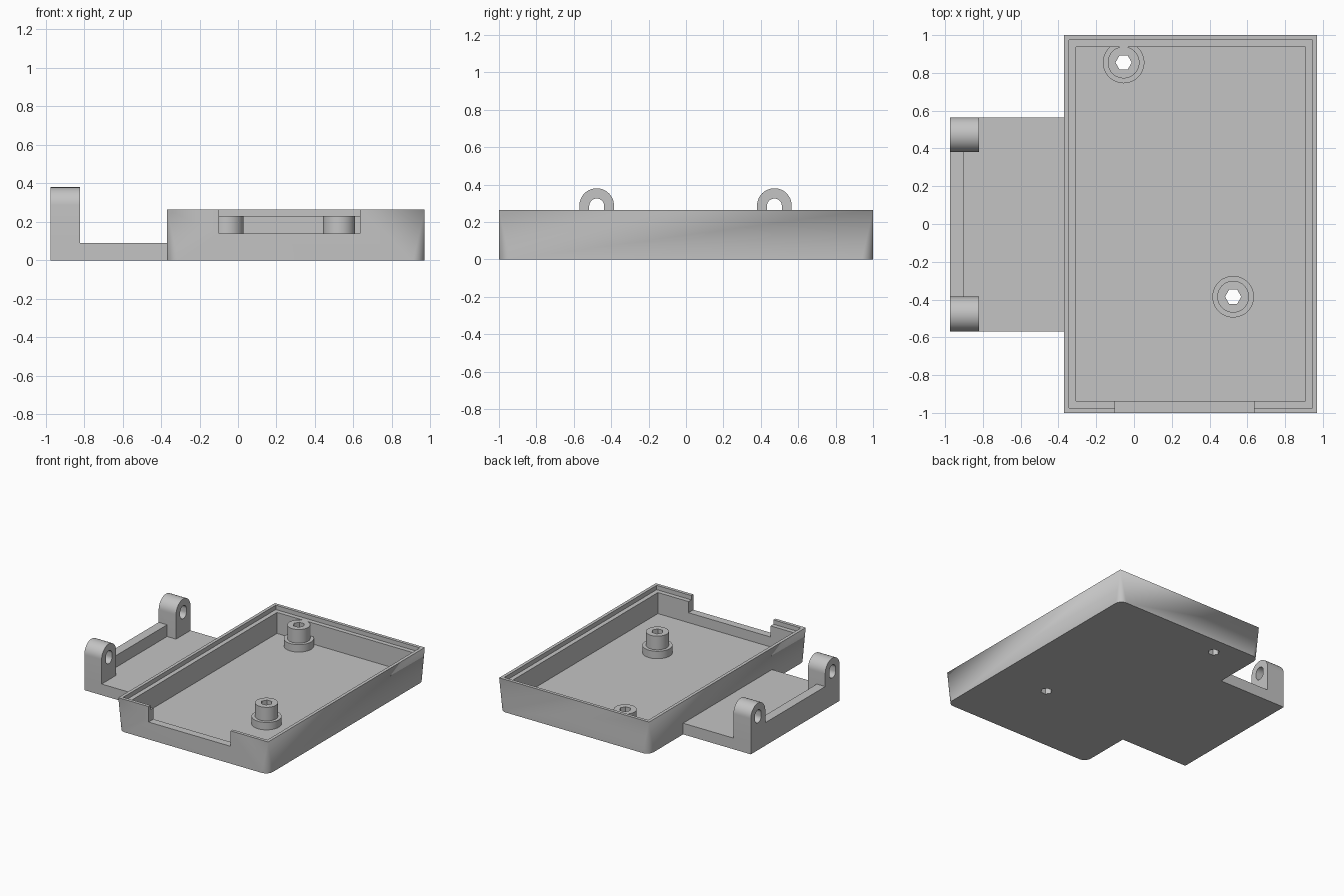
import bpy, bmesh
from math import cos, sin, pi

if "Cube" in bpy.data.objects:
    bpy.data.objects.remove(bpy.data.objects["Cube"])

grey = bpy.data.materials.new("light grey plastic")
grey.use_nodes = True
COLOUR = (0.55, 0.55, 0.55, 1)
grey.diffuse_color = COLOUR
grey.node_tree.nodes["Principled BSDF"].inputs["Base Color"].default_value = COLOUR


def finish(name, bm):
    bmesh.ops.recalc_face_normals(bm, faces=bm.faces)
    mesh = bpy.data.meshes.new(name)
    bm.to_mesh(mesh)
    bm.free()
    mesh.materials.append(grey)
    ob = bpy.data.objects.new(name, mesh)
    bpy.context.collection.objects.link(ob)
    return ob


def prism(name, points, lo, hi, along_x=False):
    """Extrude a flat outline along z, or along x with points given as (y, z)."""
    bm = bmesh.new()
    place = (lambda p, t: (t, *p)) if along_x else (lambda p, t: (*p, t))
    a = [bm.verts.new(place(p, lo)) for p in points]
    b = [bm.verts.new(place(p, hi)) for p in points]
    bm.faces.new(a)
    bm.faces.new(b)
    for i in range(len(a)):
        bm.faces.new((a[i - 1], a[i], b[i], b[i - 1]))
    return finish(name, bm)


def box(name, x0, x1, y0, y1, z0, z1):
    return prism(name, [(x0, y0), (x1, y0), (x1, y1), (x0, y1)], z0, z1)


def arc(cx, cy, r, start, end, n):
    return [(cx + r * cos(start + (end - start) * i / n),
             cy + r * sin(start + (end - start) * i / n)) for i in range(n + 1)]


def circle(cx, cy, r, n):
    return arc(cx, cy, r, 0, 2 * pi, n)[:-1]


def combine(target, other, operation):
    mod = target.modifiers.new(operation.lower(), "BOOLEAN")
    mod.operation = operation
    mod.solver = "EXACT"
    mod.object = other
    bpy.context.view_layer.objects.active = target
    bpy.ops.object.modifier_apply(modifier=mod.name)
    bpy.data.objects.remove(other)


def smooth(ob):
    bpy.ops.object.select_all(action="DESELECT")
    ob.select_set(True)
    bpy.context.view_layer.objects.active = ob
    bpy.ops.object.shade_smooth_by_angle(angle=pi / 6)


# Tray block: sharp corners at the rim, rounded corners at the base
L, R, F, B, TOP = -0.37, 0.97, -1.0, 1.0, 0.265
ROUND, WALL, FLOOR, STEP = 0.06, 0.062, 0.06, 0.23
bm = bmesh.new()
rim, base = [], []
for k, (cx, cy) in enumerate([(R, B), (L, B), (L, F), (R, F)]):
    sx, sy = (1 if cx == R else -1), (1 if cy == B else -1)
    rim.append(bm.verts.new((cx, cy, TOP)))
    pts = arc(cx - sx * ROUND, cy - sy * ROUND, ROUND, k * pi / 2, (k + 1) * pi / 2, 8)
    base.append([bm.verts.new((*p, 0)) for p in pts])
bm.faces.new(rim)
bm.faces.new([v for corner in base for v in corner])
for k in range(4):
    bm.faces.new((base[k - 1][-1], base[k][0], rim[k], rim[k - 1]))
    for v, w in zip(base[k], base[k][1:]):
        bm.faces.new((v, w, rim[k]))
tray = finish("tray", bm)

# Hollow, stepped lip and cable notch
LIP = 0.026
combine(tray, box("hollow", L + WALL, R - WALL, F + WALL, B - WALL, FLOOR, 1), "DIFFERENCE")
combine(tray, box("lip_step", L + LIP, R - LIP, F + LIP, B - LIP, STEP, 1), "DIFFERENCE")
combine(tray, box("notch", -0.1, 0.635, F - 0.1, F + WALL + 0.02, 0.14, 1), "DIFFERENCE")

# Stepped screw bosses with hexagonal through holes
for x, y in [(-0.055, 0.855), (0.525, -0.385)]:
    combine(tray, prism("boss_foot", circle(x, y, 0.11, 48), 0.03, 0.12), "UNION")
    combine(tray, prism("boss_post", circle(x, y, 0.084, 48), 0.03, STEP), "UNION")
    combine(tray, prism("boss_hole", circle(x, y, 0.043, 6), -0.1, 1), "DIFFERENCE")
smooth(tray)

# Hinge arm: plate, rib along the outer edge and two eyelets
OUT = -0.975
arm = box("hinge_arm", OUT, L, -0.57, 0.565, 0, 0.09)
combine(arm, box("rib", OUT, -0.9, -0.48, 0.48, 0, 0.185), "UNION")
for y0, y1 in [(-0.57, -0.385), (0.38, 0.565)]:
    mid, r = (y0 + y1) / 2, (y1 - y0) / 2
    outline = [(y0, 0), (y1, 0)] + arc(mid, 0.38 - r, r, 0, pi, 24)
    combine(arm, prism("eyelet", outline, OUT, -0.82, True), "UNION")
    slot = arc(mid, 0.285, 0.04, 0, pi, 16) + arc(mid, 0.26, 0.04, pi, 2 * pi, 16)
    combine(arm, prism("eyelet_hole", slot, OUT - 0.1, -0.7, True), "DIFFERENCE")
smooth(arm)
